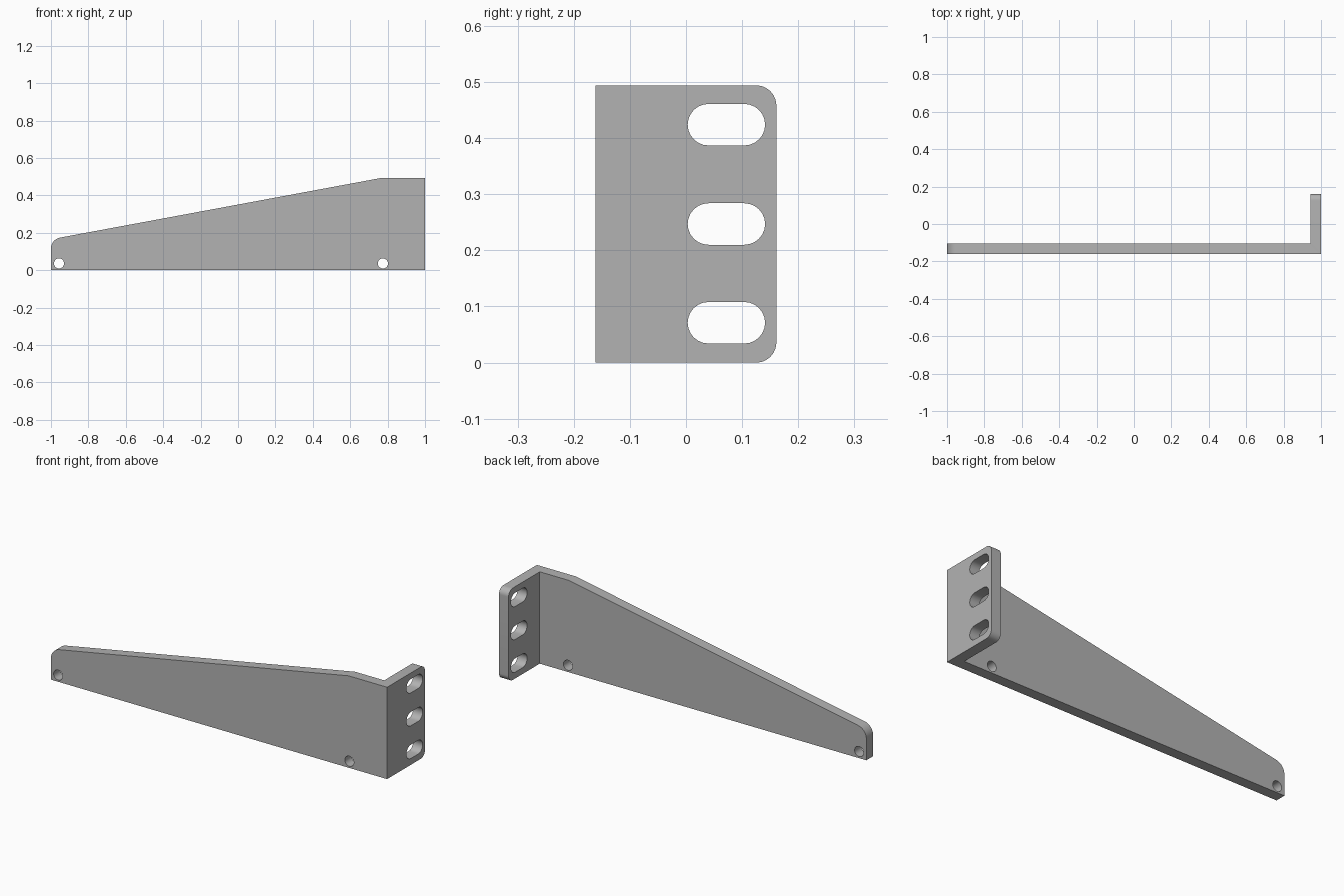
import bpy, bmesh
from math import sin, cos, pi, atan

if "Cube" in bpy.data.objects:
    bpy.data.objects.remove(bpy.data.objects["Cube"])

HALF, DEPTH, HEIGHT, THICK = 1.0, 0.161, 0.494, 0.057

steel = bpy.data.materials.new("grey steel")
steel.use_nodes = True
GREY = (0.45, 0.45, 0.45, 1)
steel.diffuse_color = GREY
steel.node_tree.nodes["Principled BSDF"].inputs["Base Color"].default_value = GREY


def arc(u, v, r, start, end, n=12):
    """Points along an arc, angles in radians."""
    angles = [start + (end - start) * i / n for i in range(n + 1)]
    return [(u + r * cos(a), v + r * sin(a)) for a in angles]


def prism(name, points, axis, low, high):
    """Extrude a closed profile along x (profile y, z) or y (profile x, z)."""
    place = (lambda p, d: (d, *p)) if axis == "x" else (lambda p, d: (p[0], d, p[1]))
    bm = bmesh.new()
    face = bm.faces.new([bm.verts.new(place(p, low)) for p in points])
    grown = bmesh.ops.extrude_face_region(bm, geom=[face])["geom"]
    shift = place((0, 0), high - low)
    bmesh.ops.translate(bm, vec=shift, verts=[g for g in grown if isinstance(g, bmesh.types.BMVert)])
    bmesh.ops.recalc_face_normals(bm, faces=bm.faces)
    mesh = bpy.data.meshes.new(name)
    bm.to_mesh(mesh)
    bm.free()
    mesh.materials.append(steel)
    obj = bpy.data.objects.new(name, mesh)
    bpy.context.collection.objects.link(obj)
    return obj


# Solid blank with the two rounded flange corners
r = 0.036
blank = [(-DEPTH, 0)] + arc(DEPTH - r, r, r, -pi / 2, 0)
blank += arc(DEPTH - r, HEIGHT - r, r, 0, pi / 2) + [(-DEPTH, HEIGHT)]
bracket = prism("angle_bracket", blank, "x", -HALF, HALF)
cutters = []

# Space behind the arm, leaving an L of even thickness
inner = HALF - THICK
cutters.append(prism("inner_space_cutter", [(-1.2, -0.1), (inner, -0.1), (inner, 0.7), (-1.2, 0.7)],
                     "y", THICK - DEPTH, 0.3))

# Sloping top edge with a rounded tip
slope, rise, tip = 0.1857, 0.351, 0.06
tilt = atan(slope)
cu = tip - HALF
cv = rise + slope * cu - tip / cos(tilt)
edge = arc(cu, cv, tip, pi, pi / 2 + tilt)
cutters.append(prism("slope_cutter", [(-1.2, cv)] + edge + [(0.95, rise + slope * 0.95), (0.95, 0.7), (-1.2, 0.7)],
                     "y", -0.3, 0.3))

# Round holes along the bottom of the arm
for x in (-0.957, 0.775):
    cutters.append(prism("round_hole_cutter", arc(x, 0.036, 0.027, 0, 2 * pi, 32)[:-1], "y", -0.3, 0))

# Slots in the flange
for z in (0.071, 0.247, 0.424):
    slot = arc(0.104, z, 0.037, -pi / 2, pi / 2) + arc(0.04, z, 0.037, pi / 2, 3 * pi / 2)
    cutters.append(prism("slot_cutter", slot, "x", 0.8, 1.2))

# Cut the bracket, then drop the cutters
for cutter in cutters:
    mod = bracket.modifiers.new(cutter.name, "BOOLEAN")
    mod.operation, mod.solver, mod.object = "DIFFERENCE", "EXACT", cutter
bpy.context.view_layer.objects.active = bracket
bracket.select_set(True)
for mod in list(bracket.modifiers):
    bpy.ops.object.modifier_apply(modifier=mod.name)
for cutter in cutters:
    bpy.data.objects.remove(cutter)
bpy.ops.object.shade_smooth_by_angle(angle=pi / 6)
